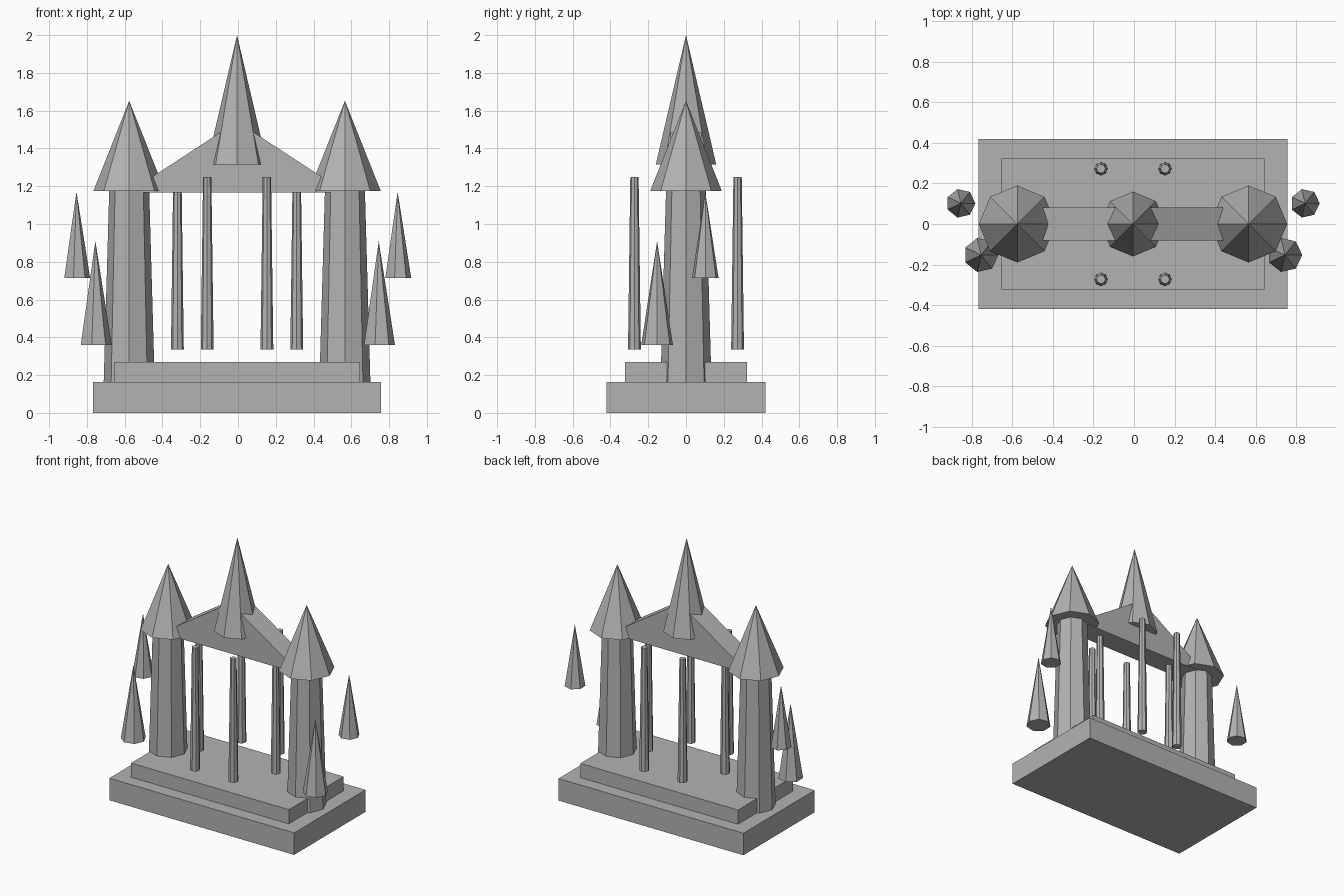
import bpy
import bmesh
from math import cos, sin, pi

cube = bpy.data.objects.get("Cube")
if cube:
    bpy.data.objects.remove(cube, do_unlink=True)

CX = -0.005  # middle line of the building

stone = bpy.data.materials.new("grey_stone")
stone.use_nodes = True
stone.diffuse_color = (0.45, 0.45, 0.45, 1)
stone.node_tree.nodes["Principled BSDF"].inputs["Base Color"].default_value = (0.45, 0.45, 0.45, 1)


def finish(name, bm):
    bmesh.ops.recalc_face_normals(bm, faces=bm.faces)
    mesh = bpy.data.meshes.new(name)
    bm.to_mesh(mesh)
    bm.free()
    mesh.materials.append(stone)
    obj = bpy.data.objects.new(name, mesh)
    bpy.context.collection.objects.link(obj)
    return obj


def prism(name, outline, half_depth):
    """Extrude an x-z outline along y, centred on y = 0."""
    bm = bmesh.new()
    face = bm.faces.new([bm.verts.new((CX + x, -half_depth, z)) for x, z in outline])
    out = bmesh.ops.extrude_face_region(bm, geom=[face])["geom"]
    moved = [v for v in out if isinstance(v, bmesh.types.BMVert)]
    bmesh.ops.translate(bm, verts=moved, vec=(0, 2 * half_depth, 0))
    return finish(name, bm)


def slab(name, half_x, half_y, z0, z1):
    return prism(name, [(-half_x, z0), (half_x, z0), (half_x, z1), (-half_x, z1)], half_y)


def taper(name, x, y, z0, z1, r0, r1=0, sides=8):
    """Faceted frustum, or a pointed cone when r1 is zero; one corner faces +x."""
    bm = bmesh.new()

    def ring(r, z):
        angles = [2 * pi * i / sides for i in range(sides)]
        return [bm.verts.new((CX + x + r * cos(a), y + r * sin(a), z)) for a in angles]

    low = ring(r0, z0)
    bm.faces.new(low)
    if r1:
        high = ring(r1, z1)
        bm.faces.new(high)
    else:
        tip = bm.verts.new((CX + x, y, z1))
    for i in range(sides):
        j = (i + 1) % sides
        top = [high[j], high[i]] if r1 else [tip]
        bm.faces.new([low[i], low[j]] + top)
    return finish(name, bm)


# Stepped base
slab("base_slab", 0.762, 0.42, 0, 0.164)
slab("podium", 0.65, 0.323, 0.164, 0.27)

# Pediment and the spire through its ridge
prism("pediment", [(-0.574, 1.168), (0.574, 1.168), (0, 1.543)], 0.082)
taper("central_spire", 0, 0, 1.315, 2.0, 0.16)

# Towers, pointed roofs and floating cones on both sides
for side, s in (("left", 1), ("right", -1)):
    taper(side + "_tower", s * 0.571, 0, 0.164, 1.174, 0.135, 0.106)
    taper(side + "_tower_roof", s * 0.571, 0, 1.174, 1.652, 0.19)
    taper(side + "_upper_cone", s * 0.85, 0.102, 0.715, 1.17, 0.072, sides=7)
    taper(side + "_lower_cone", s * 0.75, -0.153, 0.36, 0.91, 0.086, sides=7)

# Ring of six slender columns
for i in range(6):
    a = i * pi / 3
    taper("column_%d" % (i + 1), 0.316 * cos(a), 0.273 / sin(pi / 3) * sin(a),
          0.335, 1.25, 0.034, 0.022)
